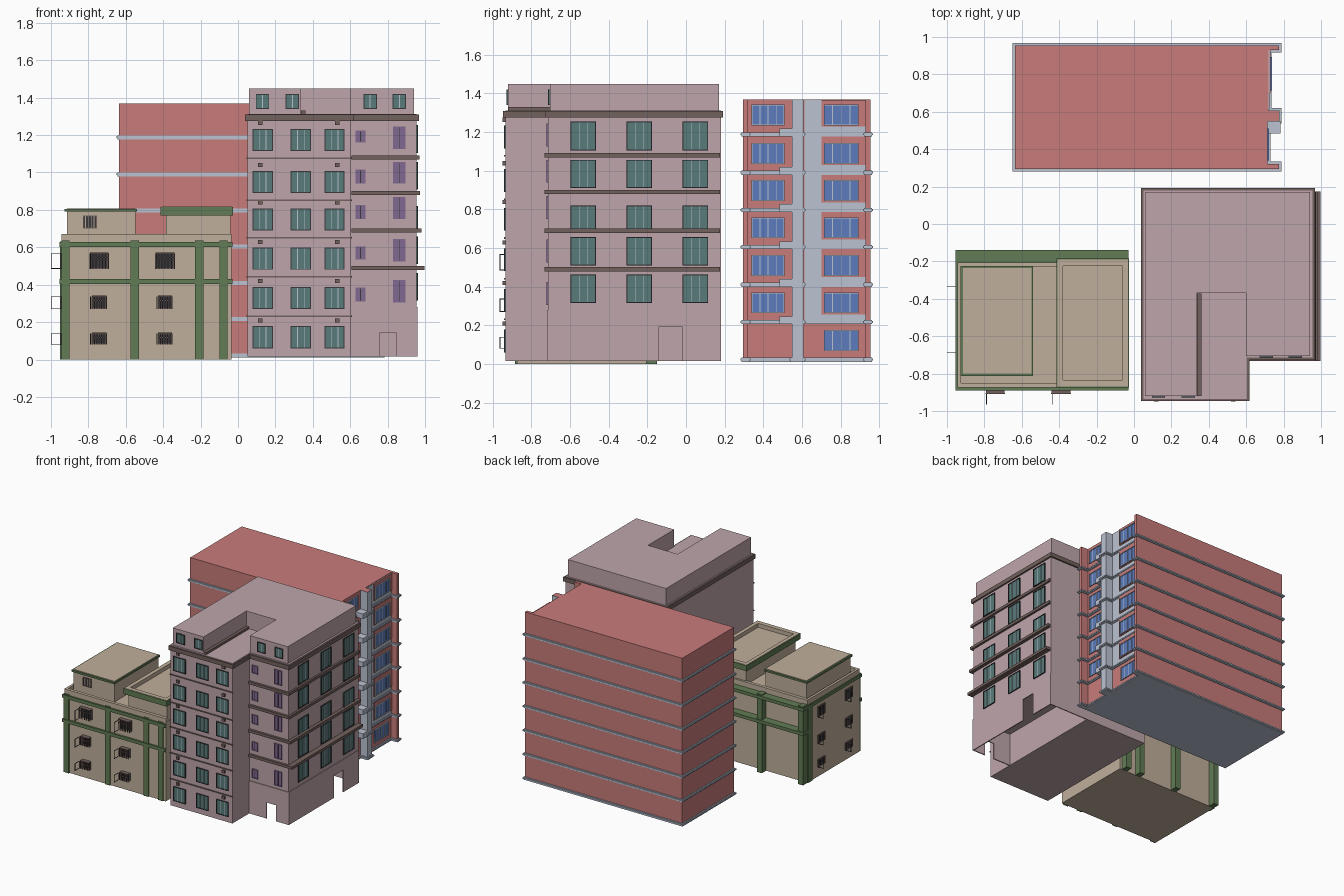
import bpy, bmesh

if "Cube" in bpy.data.objects:
    bpy.data.objects.remove(bpy.data.objects["Cube"])

COL = dict(pink=(.52, .38, .41), red=(.58, .2, .195), tan=(.53, .43, .33), green=(.12, .2, .09),
           brown=(.17, .12, .11), dark=(.04, .04, .045), teal=(.1, .2, .195), blue=(.107, .2, .51),
           pale=(.5, .55, .65), purple=(.22, .14, .28))
MATS = {}
for k, c in COL.items():
    MATS[k] = bpy.data.materials.new(k)
    MATS[k].diffuse_color = (*c, 1)
parts = {}


def prism(name, mat, pts, z0, z1):
    """Queue an upright prism; pts run counter-clockwise."""
    parts.setdefault((name, mat), []).append((pts, z0, z1))


def box(name, mat, x0, x1, y0, y1, z0, z1):
    prism(name, mat, [(x0, y0), (x1, y0), (x1, y1), (x0, y1)], z0, z1)


def grow(pts, d):
    """Offset a right-angled outline outwards."""
    out = []
    for i, (x, y) in enumerate(pts):
        n = [0, 0]
        for a, b in ((pts[i - 1], (x, y)), ((x, y), pts[(i + 1) % len(pts)])):
            ex, ey = b[0] - a[0], b[1] - a[1]
            l = abs(ex) + abs(ey)
            n[0] += ey / l
            n[1] -= ex / l
        out.append((x + d * n[0], y + d * n[1]))
    return out


def slab(name, mat, face, p, d0, d1, u0, u1, z0, z1):
    """Box laid on a front (F), right (R) or left (L) wall at plane p, from depth d0 to d1."""
    if face == 'F':
        box(name, mat, u0, u1, p - d1, p - d0, z0, z1)
    elif face == 'R':
        box(name, mat, p + d0, p + d1, u0, u1, z0, z1)
    else:
        box(name, mat, p - d1, p - d0, u0, u1, z0, z1)


def window(name, glass, face, p, u0, u1, z0, z1, frame='dark', bars=2, bar='pale'):
    t = .005
    slab(name + '_glass', glass, face, p, -.002, .003, u0, u1, z0, z1)
    for a, b in ((u0, u0 + t), (u1 - t, u1)):
        slab(name + '_frame', frame, face, p, -.001, .008, a, b, z0, z1)
    for a, b in ((z0, z0 + t), (z1 - t, z1)):
        slab(name + '_frame', frame, face, p, -.001, .008, u0 + t, u1 - t, a, b)
    for i in range(bars):
        u = u0 + (u1 - u0) * (i + 1) / (bars + 1)
        slab(name + '_mullion', bar, face, p, -.001, .006, u - .002, u + .002, z0 + t, z1 - t)


# ---------- Pink building ----------
L = [(.05, -.935), (.605, -.935), (.605, -.715), (.955, -.715), (.955, .18), (.05, .18)]
prism('pink_upper_body', 'pink', L, .28, 1.312)
box('pink_ground_block', 'pink', .05, .605, -.935, .18, .015, .28)
prism('pink_cornice', 'brown', grow(L, .012), 1.275, 1.309)
# open ground floor made of thin walls with doorways
G = 'pink_ground_walls'
for x0, x1, z0 in ((.605, .76, .015), (.76, .845, .145), (.845, .96, .015)):
    box(G, 'pink', x0, x1, -.72, -.712, z0, .28)
for y0, y1, z0 in ((-.712, -.14, .015), (-.14, -.02, .195), (-.02, .18, .015)):
    box(G, 'pink', .952, .96, y0, y1, z0, .28)
box(G, 'pink', .605, .952, .172, .18, .015, .28)
# set-back top storey
prism('pink_penthouse', 'pink', [(.06, -.92), (.335, -.92), (.335, -.37), (.6, -.37), (.6, -.705),
                                 (.94, -.705), (.94, .17), (.06, .17)], 1.312, 1.45)
box('terrace_edge', 'brown', .336, .36, -.92, -.371, 1.3, 1.33)
for x in (.095, .255):
    window('penthouse_window', 'teal', 'F', -.92, x, x + .072, 1.34, 1.42, bars=1)
for x in (.67, .827):
    window('penthouse_window', 'teal', 'F', -.705, x, x + .072, 1.34, 1.42, bars=1)
# front windows, thin floor lines and vents
for z in (1.115, .89, .69, .48, .27, .06):
    for x in (.078, .282, .462):
        window('front_window', 'teal', 'F', -.935, x, x + .108, z, z + .118)
    for x in (.12, .53):
        slab('vent', 'brown', 'F', -.935, 0, .015, x - .012, x + .012, z + .138, z + .16)
    if z > .1:
        slab('floor_line', 'brown', 'F', -.935, 0, .008, .045, .61, z - .042, z - .034)
# wing windows, front and right
for zs, h1, zl, h2 in ((1.16, .065, 1.125, .12), (.94, .075, .94, .115), (.75, .075, .75, .12),
                       (.535, .07, .525, .12), (.31, .075, .305, .12)):
    window('small_wing_window', 'purple', 'F', -.715, .627, .682, zs, zs + h1, 'purple', 1, 'dark')
    window('large_wing_window', 'purple', 'F', -.715, .83, .895, zl, zl + h2, 'purple', 1, 'dark')
for z, h in ((1.105, .15), (.91, .147), (.69, .13), (.51, .147), (.315, .147)):
    for y in (-.597, -.307, -.017):
        window('side_window', 'teal', 'R', .955, y, y + .132, z, z + h)
for z, x in ((1.08, .97), (.89, .972), (.69, .982), (.49, .998)):
    box('wing_band', 'brown', .606, x, -.733, -.71, z - .011, z + .011)
    box('wing_band', 'brown', .95, x, -.71, .175, z - .011, z + .011)

# ---------- Red building ----------
R = [(-.635, .295), (.775, .295), (.775, .32), (.715, .32), (.715, .55), (.775, .55), (.775, .605),
     (.72, .605), (.72, .93), (.775, .93), (.775, .955), (-.635, .955)]
prism('red_body', 'red', R, .015, 1.37)
bands = (.022, .217, .41, .605, .797, .99, 1.188)
for i, z in enumerate(bands):
    prism('red_floor_band', 'pale', grow(R, .008), z - .011, z + .011)
    prism('red_floor_band', 'pale', grow(R, .014), z - .004, z + .006)
    top = bands[i + 1] - .011 if i < 6 else 1.365
    if i:
        # left bay window, balcony and pale panel with red surround
        window('left_bay_window', 'blue', 'R', .715, .34, .51, z + .046, z + .154, 'pale', 3)
        box('balcony', 'pale', .715, .782, .485, .55, z - .011, z + .03)
        box('pale_panel', 'pale', .719, .724, .612, .93, z + .011, top)
        box('window_surround', 'red', .722, .731, .7, .93, z + .04, top)
    window('right_bay_window', 'blue', 'R', .731 if i else .72, .713, .894,
           z + .046, z + .154, 'pale', 3)
box('facade_pillar', 'pale', .712, .779, .548, .607, .015, 1.368)

# ---------- Green-trimmed building ----------
box('tan_body', 'tan', -.945, -.035, -.875, -.205, 0, .64)
P = 'roof_parapet'
box(P, 'tan', -.945, -.035, -.875, -.85, .64, .67)
box(P, 'tan', -.945, -.035, -.23, -.205, .64, .67)
box(P, 'tan', -.945, -.925, -.85, -.23, .64, .67)
for x in (-.945, -.575, -.23, -.1):
    box('front_pilaster', 'green', x, x + .045, -.885, -.87, 0, .635)
    box('back_pilaster', 'green', x, x + .045, -.21, -.15, 0, .635)
for z in (.405, .602):
    box('front_band', 'green', -.955, -.03, -.89, -.87, z, z + .026)
    box('back_band', 'green', -.955, -.03, -.21, -.14, z, z + .026)
box('left_top_band', 'green', -.955, -.94, -.87, -.21, .602, .628)
box('left_corner_pilaster', 'green', -.952, -.94, -.26, -.205, 0, .63)
# left roof room
box('roof_room', 'tan', -.915, -.548, -.8, -.235, .64, .808)
box('roof_room_trim', 'green', -.927, -.54, -.812, -.225, .79, .804)
window('roof_room_window', 'dark', 'F', -.8, -.83, -.755, .7, .77, 'brown', 4, 'tan')
# right roof room with tray-shaped top
box('roof_tray_room', 'tan', -.385, -.04, -.85, -.22, .64, .785)
x0, x1, y0, y1 = -.41, -.032, -.87, -.19
for a in ((x0, x1, y0, y0 + .035), (x0, x1, y1 - .035, y1),
          (x0, x0 + .03, y0 + .035, y1 - .035), (x1 - .03, x1, y0 + .035, y1 - .035)):
    box('roof_tray_rim', 'tan', *a, .77, .817)
for a in ((x0 - .005, x1 + .004, y0 - .005, y0), (x0 - .005, x1 + .004, y1, y1 + .005),
          (x0 - .005, x0, y0, y1), (x1, x1 + .004, y0, y1)):
    box('roof_tray_trim', 'green', *a, .77, .815)
# barred windows with opened side frames
for z0, z1, w in ((.485, .568, .1), (.27, .338, .076), (.08, .14, .076)):
    for c in (-.742, -.39):
        window('barred_window', 'dark', 'F', -.875, c - w / 2, c + w / 2, z0, z1, 'brown', 1, 'brown')
        for k in range(7):
            u = c - w / 2 + w * k / 6
            box('window_grille', 'brown', u - .0025, u + .0025, -.908, -.903, z0, z1)
        box('window_grille', 'brown', c - w / 2, c + w / 2, -.908, -.903, z1 - .025, z1 - .02)
        box('window_grille', 'brown', c - w / 2, c + w / 2, -.908, -.87, z1, z1 + .005)
        u = c - .048
        for a in ((-.965, -.961, z0, z1), (-.911, -.907, z0, z1),
                  (-.961, -.911, z1 - .004, z1), (-.961, -.911, z0, z0 + .004)):
            box('front_open_frame', 'dark', u, u + .003, *a)
    for y in (-.335, -.69):
        window('left_window', 'dark', 'L', -.945, y - .09, y, z0, z1, 'brown', 3, 'brown')
        for a, b, c, d in ((-1, -.996, z0, z1), (-.996, -.945, z1 - .004, z1),
                           (-.996, -.945, z0, z0 + .004)):
            box('left_open_frame', 'dark', a, b, y, y + .003, c, d)

# ---------- Build the queued parts ----------
for (name, mat), items in parts.items():
    bm = bmesh.new()
    for pts, z0, z1 in items:
        lo = [bm.verts.new((x, y, z0)) for x, y in pts]
        hi = [bm.verts.new((x, y, z1)) for x, y in pts]
        bm.faces.new(lo[::-1])
        bm.faces.new(hi)
        for i in range(len(pts)):
            j = (i + 1) % len(pts)
            bm.faces.new((lo[i], lo[j], hi[j], hi[i]))
    me = bpy.data.meshes.new(name)
    bm.to_mesh(me)
    bm.free()
    me.materials.append(MATS[mat])
    bpy.context.collection.objects.link(bpy.data.objects.new(name, me))

for m in bpy.data.materials:
    if m.users and not m.is_grease_pencil:
        m.use_nodes = True
        m.node_tree.nodes["Principled BSDF"].inputs["Base Color"].default_value = m.diffuse_color
